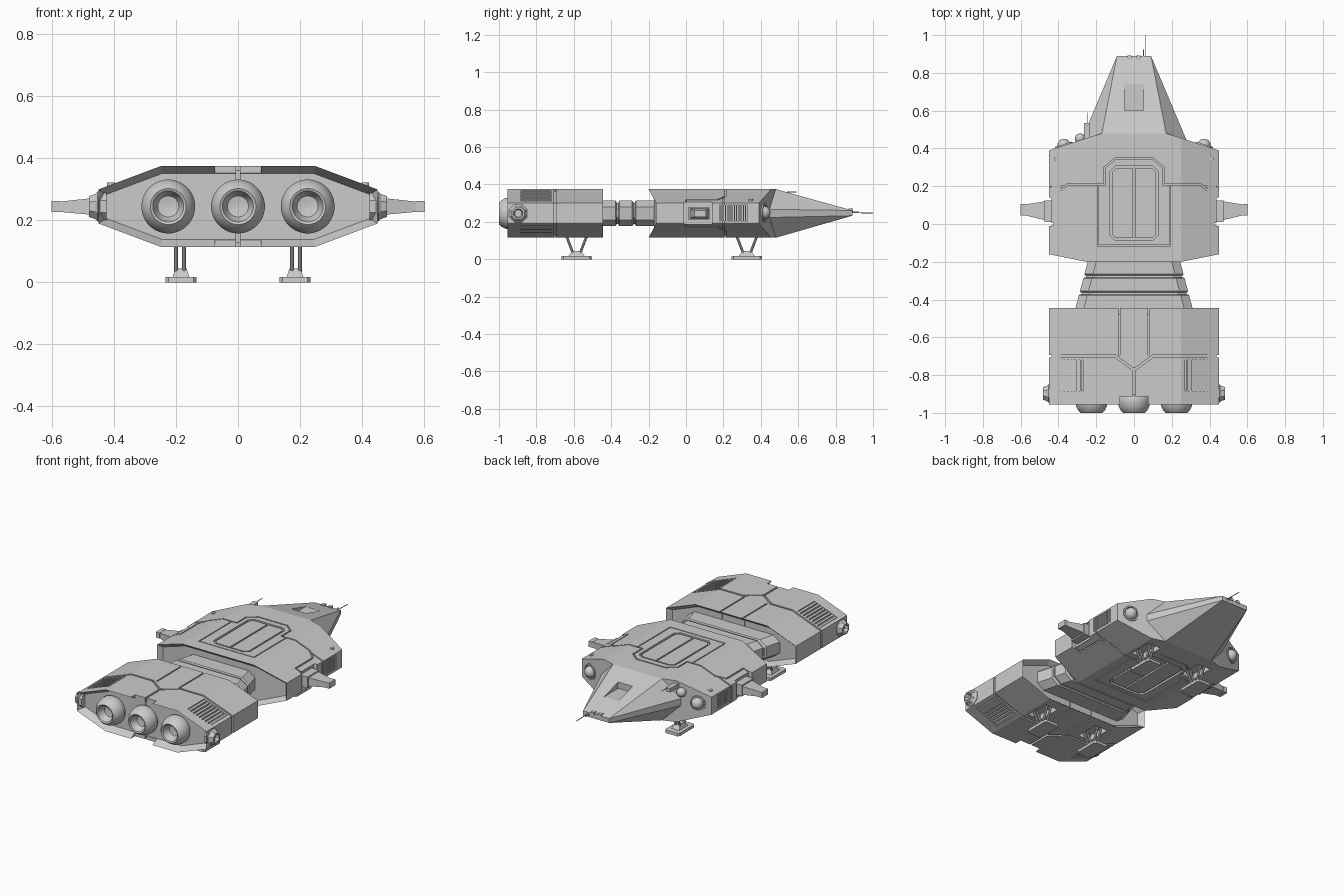
import bpy, bmesh, math
from mathutils import Vector, Matrix

if "Cube" in bpy.data.objects:
    bpy.data.objects.remove(bpy.data.objects["Cube"])

ZC = 0.245  # mid height of the ship
grey = bpy.data.materials.new("hull grey")
grey.diffuse_color = (0.6, 0.6, 0.6, 1)
grey.use_nodes = True
grey.node_tree.nodes["Principled BSDF"].inputs["Base Color"].default_value = grey.diffuse_color


def finish(name, bm, smooth=False):
    me = bpy.data.meshes.new(name)
    bmesh.ops.recalc_face_normals(bm, faces=bm.faces[:])
    bm.to_mesh(me)
    bm.free()
    me.materials.append(grey)
    ob = bpy.data.objects.new(name, me)
    bpy.context.collection.objects.link(ob)
    if smooth:
        bpy.ops.object.select_all(action='DESELECT')
        bpy.context.view_layer.objects.active = ob
        ob.select_set(True)
        bpy.ops.object.shade_smooth_by_angle(angle=math.radians(40))
    return ob


def box(x0, x1, y0, y1, z0, z1):
    return [(x, y, z) for x in (x0, x1) for y in (y0, y1) for z in (z0, z1)]


def flip(pts):
    return [(-p[0], p[1], p[2]) for p in pts]


def solids(name, pieces, mirror=True):
    """One object made of convex pieces, optionally mirrored in x."""
    bm = bmesh.new()
    for pts in pieces + ([flip(p) for p in pieces] if mirror else []):
        bmesh.ops.convex_hull(bm, input=[bm.verts.new(p) for p in pts])
    bmesh.ops.dissolve_limit(bm, angle_limit=0.01, verts=bm.verts[:], edges=bm.edges[:])
    return finish(name, bm)


def strip(path, w=0.008):
    """Tall thin boxes following a path seen from above."""
    out = []
    for a, b in zip(path, path[1:]):
        a, b = Vector(a), Vector(b)
        d = (b - a).normalized() * w / 2
        n = Vector((-d.y, d.x))
        a, b = a - d, b + d
        out.append([(p.x, p.y, z) for p in (a + n, a - n, b + n, b - n) for z in (-0.2, 0.7)])
    return out


def cut(ob, pieces, mirror=True):
    c = solids("cutter", pieces, mirror)
    m = ob.modifiers.new("cut", 'BOOLEAN')
    m.object, m.solver, m.use_self = c, 'EXACT', True
    bpy.context.view_layer.objects.active = ob
    bpy.ops.object.modifier_apply(modifier=m.name)
    bpy.data.objects.remove(c)


def hull(name, cols, back=0, front=0):
    """Flattened hull from columns (x, half height, y back, y front); ends may be recessed."""
    bm = bmesh.new()
    cols = [(-x, h, a, b) for x, h, a, b in reversed(cols)] + cols
    g = [[bm.verts.new(p) for p in ((x, a, ZC + h), (x, b, ZC + h), (x, b, ZC - h), (x, a, ZC - h))]
         for x, h, a, b in cols]
    ends = {1: [], 3: []}
    for p, q in zip(g, g[1:]):
        for i in range(4):
            j = (i + 1) % 4
            f = bm.faces.new((p[i], p[j], q[j], q[i]))
            if i in ends:
                ends[i].append(f)
    bm.faces.new(g[0])
    bm.faces.new(g[-1])
    bmesh.ops.recalc_face_normals(bm, faces=bm.faces[:])
    for i, depth in ((3, back), (1, front)):
        if depth:
            bmesh.ops.inset_region(bm, faces=ends[i], thickness=0.024, depth=0, use_even_offset=True)
            s = 1 if i == 3 else -1
            bmesh.ops.translate(bm, vec=(0, s * depth, 0), verts=list({v for f in ends[i] for v in f.verts}))
    return finish(name, bm)


def lathe(name, prof, places, axis, n, smooth=True):
    """Turned parts: profile of (radius, height) along an axis."""
    bm = bmesh.new()
    for loc, ax in zip(places, axis):
        m = Matrix.Translation(loc) @ Vector(ax).to_track_quat('Z', 'Y').to_matrix().to_4x4()
        rings = [[bm.verts.new(m @ Vector((r * math.cos(t), r * math.sin(t), h)))
                  for t in [2 * math.pi * (k + 0.5) / n for k in range(n)]] for r, h in prof]
        for p, q in zip(rings, rings[1:]):
            for k in range(n):
                bm.faces.new((p[k], p[(k + 1) % n], q[(k + 1) % n], q[k]))
        bm.faces.new(rings[0])
        bm.faces.new(rings[-1])
    return finish(name, bm, smooth)


def rods(name, pairs, r, n=8):
    bm = bmesh.new()
    for a, b in pairs:
        a, b = Vector(a), Vector(b)
        m = Matrix.Translation((a + b) / 2) @ (b - a).to_track_quat('Z', 'Y').to_matrix().to_4x4()
        bmesh.ops.create_cone(bm, cap_ends=True, segments=n, radius1=r, radius2=r, depth=(b - a).length, matrix=m)
    return finish(name, bm)


feet = (-0.585, 0.325)
bays = [box(0.14, 0.23, y - 0.075, y + 0.075, 0, 0.15) for y in feet]
D = 0.012  # plating depth

# main hull: plating with panel grooves over a slightly smaller core
main = hull("main_hull", [(0.17, 0.13, -0.2, 0.48), (0.25, 0.13, -0.2, 0.455), (0.45, 0.055, -0.16, 0.39)], back=0.03)
core = hull("main_core", [(0.17, 0.13 - D, -0.16, 0.46), (0.25, 0.13 - D, -0.16, 0.435), (0.45 - D, 0.053, -0.12, 0.37)])
wing_slot = box(0.425, 0.5, -0.01, 0.14, 0.185, 0.305)
hatch = [(x, y, z) for x, y in ((0.127, 0.28), (0.1, 0.307), (0.127, -0.06), (0.1, -0.087)) for z in (-0.2, 0.7)]
cut(main, strip([(0.46, 0), (0.4, 0), (0.4, 0.17), (0.35, 0.21), (0.155, 0.21)])
    + strip([(0.46, 0.2), (0.365, 0.2)])
    + strip([(0.19, 0.21), (0.19, -0.115)], 0.006) + strip([(0.155, 0.21), (0.155, 0.3), (0.1, 0.345)])
    + [box(0.42, 0.5, 0.18, 0.33, 0.205, 0.29)])
cut(main, strip([(-0.1, 0.345), (0.1, 0.345)]) + strip([(-0.19, -0.115), (0.19, -0.115)], 0.006)
    + [hatch + flip(hatch)], False)
for ob in (main, core):
    cut(ob, [wing_slot, bays[1]])

# cargo hatch doors, above and below
doors = []
for z0, z1 in ((0.35, 0.373), (0.117, 0.14)):
    doors.append([(x, y, z) for x, y in ((0.005, 0.295), (0.095, 0.295), (0.115, 0.275), (0.115, -0.055),
                                         (0.095, -0.075), (0.005, -0.075)) for z in (z0, z1)])
solids("hatch_doors", doors)
solids("side_vent_slats", [box(0.43, 0.447, 0.184 + 0.012 * i, 0.19 + 0.012 * i, 0.205, 0.29) for i in range(12)])
rods("deck_studs", [((s * 0.41, 0.345, 0.3), (s * 0.41, 0.345, 0.322)) for s in (-1, 1)], 0.012, 12)

# engine block
eng = hull("engine_block", [(0.25, 0.13, -0.955, -0.445), (0.45, 0.055, -0.955, -0.445)], back=0.045, front=0.03)
ecore = hull("engine_core", [(0.25, 0.13 - D, -0.905, -0.48), (0.45 - D, 0.053, -0.905, -0.48)])
vents = [box(0.27, 0.43, -0.885, -0.72, z, z + 0.2) for z in (0.27, 0.02)]
cut(eng, strip([(0.5, -0.7), (0.1, -0.7), (0.004, -0.77)], 0.012) + strip([(0.078, -0.69), (0.078, -0.4)]) + vents)
cut(eng, strip([(0, -0.765), (0, -0.96)], 0.012) + [box(-0.075, 0.075, -1, -0.913, 0, 0.5)], False)
for ob in (eng, ecore):
    cut(ob, [bays[0]])

# louvre slats lying on the sloped faces
slats = []
for i in range(8):
    x = 0.28 + 0.02 * i
    for s in (-1, 1):
        slats.append([(a, y, ZC + s * (0.13 - (a - 0.25) * 0.375 - d))
                      for a in (x - 0.006, x + 0.006) for y in (-0.886, -0.719) for d in (0.002, 0.02)])
solids("engine_louvres", slats)

# segmented neck joining the two bodies
neck = []
for y0, y1, k in ((-0.49, -0.372, 0), (-0.362, -0.282, 0), (-0.272, -0.15, 0), (-0.48, -0.16, 0.012)):
    pts = []
    for y, e in ((y0, 0.006), (y0 + 0.006, 0), (y1 - 0.006, 0), (y1, 0.006)):
        w, e = 0.245 - 0.265 * (y + 0.2), e + k
        pts += [(sx * (w - a - e), y, ZC + sz * (h - e)) for sx in (-1, 1) for sz in (-1, 1)
                for a, h in ((0.045, 0.068), (0, 0.035))]
    neck.append(pts)
solids("neck", neck, False)

# wedge nose with cockpit window recess
half = [(0.17, 0.48, ZC + 0.13), (0.17, 0.48, ZC - 0.13), (0.28, 0.44, ZC + 0.022), (0.28, 0.44, ZC - 0.022),
        (0.09, 0.89, ZC + 0.016), (0.09, 0.89, ZC - 0.012), (0.15, 0.4, ZC + 0.1), (0.15, 0.4, ZC - 0.1)]
nose = solids("nose", [half + flip(half)], False)
cut(nose, [box(-0.05, 0.05, 0.6, 0.74, 0.302, 0.5)], False)
solids("nose_sensors", [box(0.012, 0.035, 0.868, 0.893, 0.255, 0.272)])
rods("nose_antenna", [((0.06, 0.87, 0.25), (0.06, 1.0, 0.247))], 0.0025, 6)
rods("nose_probe", [((0.05, 0.87, 0.25), (0.05, 0.925, 0.25))], 0.004, 6)

# left sensor ball with whip antenna
rods("sensor_antenna", [((-0.245, 0.43, 0.355), (-0.245, 0.59, 0.36))], 0.0025, 6)
solids("sensor_mount", [box(-0.265, -0.235, 0.43, 0.535, 0.335, 0.36)], False)
ball = [(0.028 * math.sin(t), -0.028 * math.cos(t)) for t in [math.pi * (0.03 + 0.94 * i / 10) for i in range(11)]]
lathe("sensor_ball", ball, [(-0.285, 0.452, 0.31)], [(0, 0, 1)], 16)

# head lamps in the shoulders of the hull
lamp = [(0.048, -0.03), (0.048, 0.01), (0.04, 0.01), (0.036, 0.0), (0.034, 0.012), (0.026, 0.028), (0.014, 0.036), (0.003, 0.038)]
lathe("head_lamps", lamp, [(s * 0.37, 0.413, 0.25) for s in (-1, 1)], [(s * 0.3, 0.95, 0) for s in (-1, 1)], 24)

# main engine bells and side thrusters
bell = [(0.08, 0.0), (0.087, 0.015), (0.087, 0.035), (0.081, 0.06), (0.07, 0.08), (0.058, 0.092),
        (0.05, 0.088), (0.042, 0.06), (0.034, 0.045), (0.004, 0.04)]
lathe("engine_bells", bell, [(x, -0.908, ZC) for x in (-0.225, 0, 0.225)], [(0, -1, 0)] * 3, 32)
jet = [(0.052, -0.02), (0.052, 0.008), (0.044, 0.016), (0.036, 0.036), (0.026, 0.036), (0.02, 0.015), (0.004, 0.015)]
lathe("side_thrusters", jet, [(s * 0.445, -0.897, ZC) for s in (-1, 1)], [(s, 0, 0) for s in (-1, 1)], 8, False)

# stub wings
solids("stub_wings", [
    box(0.4, 0.475, 0.01, 0.125, 0.21, 0.28),
    [(0.47, y, z) for y in (0.02, 0.12) for z in (0.218, 0.272)]
    + [(0.6, y, z) for y in (0.052, 0.1) for z in (0.23, 0.258)],
    box(0.575, 0.602, 0.045, 0.107, 0.227, 0.262)])

# landing gear
pads, struts = [], []
for y in feet:
    pads.append([(0.184 + sx * a, y + sy * b, z) for sx in (-1, 1) for sy in (-1, 1)
                 for a, b, z in ((0.05, 0.07, 0), (0.04, 0.082, 0), (0.05, 0.07, 0.018), (0.04, 0.08, 0.018))])
    pads.append([(0.184 + sx * a, y + sy * b, z) for sx in (-1, 1) for sy in (-1, 1)
                 for a, b, z in ((0.028, 0.045, 0.015), (0.018, 0.022, 0.045))])
    struts += [((m * x, y + s * 0.018, 0.03), (m * x, y + s * 0.066, 0.155))
               for m in (-1, 1) for s in (-1, 1) for x in (0.174, 0.2)]
solids("landing_pads", pads)
rods("landing_struts", struts, 0.007)
